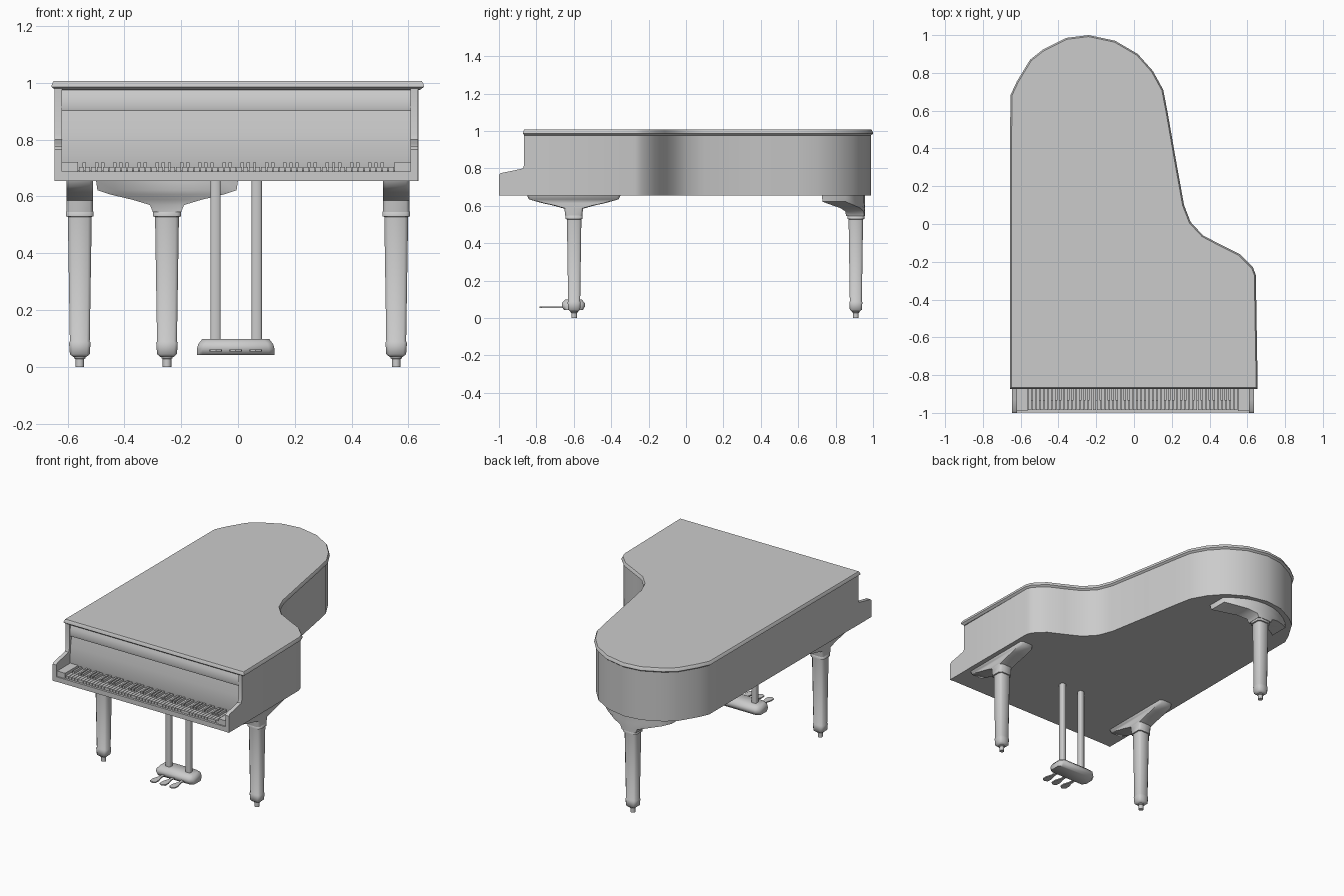
import bpy, bmesh, math
from mathutils import Vector

old = bpy.data.objects.get("Cube")
if old:
    bpy.data.objects.remove(old, do_unlink=True)

grey = bpy.data.materials.new("plain_grey")
grey.use_nodes = True
grey.diffuse_color = (0.6, 0.6, 0.6, 1)
grey.node_tree.nodes["Principled BSDF"].inputs["Base Color"].default_value = (0.6, 0.6, 0.6, 1)


def finish(name, bm, angle=35):
    bmesh.ops.recalc_face_normals(bm, faces=bm.faces[:])
    mesh = bpy.data.meshes.new(name)
    bm.to_mesh(mesh)
    bm.free()
    obj = bpy.data.objects.new(name, mesh)
    mesh.materials.append(grey)
    bpy.context.collection.objects.link(obj)
    bpy.ops.object.select_all(action="DESELECT")
    obj.select_set(True)
    bpy.context.view_layer.objects.active = obj
    bpy.ops.object.shade_smooth_by_angle(angle=math.radians(angle))


def add_loft(bm, rings):
    """Skin a stack of equal rings and cap both ends."""
    loops = [[bm.verts.new(p) for p in ring] for ring in rings]
    n = len(loops[0])
    for a, b in zip(loops, loops[1:]):
        for i in range(n):
            j = (i + 1) % n
            bm.faces.new((a[i], a[j], b[j], b[i]))
    bm.faces.new(loops[0][::-1])
    bm.faces.new(loops[-1])


def loft(name, rings, angle=35):
    bm = bmesh.new()
    add_loft(bm, rings)
    finish(name, bm, angle)


def level(points, z):
    return [Vector((x, y, z)) for x, y in points]


def across(profile, x0, x1):
    """Rings for a (y, z) profile swept along x."""
    return [[Vector((x, y, z)) for y, z in profile] for x in (x0, x1)]


def rect(cx, cy, hx, hy, c=0.0):
    """Rectangle, with chamfered corners when c is above zero."""
    if not c:
        return [(cx - hx, cy - hy), (cx + hx, cy - hy), (cx + hx, cy + hy), (cx - hx, cy + hy)]
    pts = [(hx - c, -hy), (hx, c - hy), (hx, hy - c), (hx - c, hy)]
    pts += [(-x, -y) for x, y in pts]
    return [(cx + x, cy + y) for x, y in pts]


def box(bm, x0, x1, y0, y1, z0, z1):
    base = rect((x0 + x1) / 2, (y0 + y1) / 2, (x1 - x0) / 2, (y1 - y0) / 2)
    add_loft(bm, [level(base, z0), level(base, z1)])


def shrink(points, d):
    """Move a counter-clockwise outline inwards by d."""
    out = []
    for i, p in enumerate(points):
        p = Vector(p)
        a = (p - Vector(points[i - 1])).normalized()
        b = (Vector(points[(i + 1) % len(points)]) - p).normalized()
        na, nb = Vector((-a.y, a.x)), Vector((-b.y, b.x))
        out.append(tuple(p + (na + nb) * d / (1 + na.dot(nb))))
    return out


# Curved outline shared by the lid and the case, from treble side to bass side
curve = [(0.645, -0.27), (0.63, -0.23), (0.56, -0.16), (0.46, -0.11), (0.365, -0.06),
         (0.30, 0.01), (0.265, 0.10), (0.22, 0.35), (0.18, 0.58), (0.155, 0.71),
         (0.10, 0.81), (0.02, 0.90), (-0.10, 0.97), (-0.24, 1.0), (-0.36, 0.985),
         (-0.48, 0.925), (-0.55, 0.87), (-0.62, 0.755), (-0.655, 0.68)]

# Lid with a lipped edge, cut into two leaves at the hinge
lid_outline = [(-0.657, -0.873), (0.655, -0.873)] + curve
for name, keep_back in (("main_lid", True), ("front_lid", False)):
    bm = bmesh.new()
    add_loft(bm, [level(shrink(lid_outline, d), z) for d, z in
                  ((0.014, 0.975), (0, 0.986), (0.002, 0.996), (0.008, 1.007))])
    cut = bmesh.ops.bisect_plane(bm, geom=bm.verts[:] + bm.edges[:] + bm.faces[:],
                                 plane_co=(0, -0.465, 0), plane_no=(0, 1, 0),
                                 clear_inner=keep_back, clear_outer=not keep_back)
    rim = [e for e in cut["geom_cut"] if isinstance(e, bmesh.types.BMEdge)]
    bmesh.ops.contextual_create(bm, geom=rim)
    finish(name, bm)

# Case with a flat underside
case_outline = shrink([(-0.657, -0.842), (0.647, -0.842)] + curve, 0.012)
loft("case", [level(case_outline, z) for z in (0.655, 0.98)])

# Side cheeks with arms beside the keys
cheek = [(-1.0, 0.655), (-0.8, 0.655), (-0.8, 0.98), (-0.865, 0.98), (-0.865, 0.82),
         (-0.872, 0.8), (-0.93, 0.787), (-0.99, 0.775), (-1.0, 0.765)]
for side, outer, s in (("left", 0.634, 1), ("right", -0.646, -1)):
    loft(side + "_cheek", across(cheek, outer - s * 0.026, outer))
    bm = bmesh.new()
    box(bm, *sorted((outer - s * 0.083, outer - s * 0.025)), -0.99, -0.83, 0.68, 0.722)
    finish(side + "_key_block", bm)

# Keybed, fallboard and the panel above it
bm = bmesh.new()
box(bm, -0.64, 0.628, -0.998, -0.83, 0.655, 0.687)
finish("keybed", bm)
loft("fallboard", across([(-0.82, 0.69), (-0.848, 0.69), (-0.858, 0.74), (-0.852, 0.83),
                          (-0.84, 0.9), (-0.82, 0.9)], -0.624, 0.61))
loft("upper_panel", across([(-0.82, 0.9), (-0.856, 0.9), (-0.86, 0.915), (-0.855, 0.95),
                            (-0.842, 0.98), (-0.82, 0.98)], -0.624, 0.61))

# Keys: an octave pattern repeated along the keyboard
count, start, end = 52, -0.562, 0.55
step = (end - start) / count
naturals, sharps = bmesh.new(), bmesh.new()
for i in range(count):
    x = start + i * step
    box(naturals, x + 0.0015, x + step - 0.0015, -0.984, -0.84, 0.685, 0.704)
    if i % 7 in (0, 2, 3, 5, 6) and i < count - 1:
        box(sharps, x + step - 0.006, x + step + 0.006, -0.935, -0.84, 0.69, 0.72)
finish("natural_keys", naturals)
finish("sharp_keys", sharps)


# Legs: tapered chamfered shaft, cup and two-step caster
def leg(name, x, y):
    shape = [(0.034, 0.022), (0.045, 0.035), (0.085, 0.038), (0.09, 0.035), (0.528, 0.042),
             (0.53, 0.049), (0.545, 0.049), (0.55, 0.045), (0.6, 0.045)]
    loft(name, [level(rect(x, y, h, h * 0.92, h * 0.3), z) for z, h in shape], 60)
    ring = [(math.cos(a * math.tau / 12), math.sin(a * math.tau / 12)) for a in range(12)]
    loft(name + "_caster", [level([(x + r * u, y + r * v) for u, v in ring], z)
                            for z, r in ((0, 0.015), (0.028, 0.015), (0.03, 0.02), (0.04, 0.02))])


for side, x in (("left", 0.557), ("right", -0.557)):
    leg(side + "_front_leg", x, -0.598)
    steps = [(0.545, 0.045), (0.585, 0.05), (0.602, 0.11), (0.615, 0.17), (0.635, 0.24), (0.657, 0.25)]
    loft(side + "_front_bracket", [level(rect(x, -0.6, 0.047, h, 0.012), z) for z, h in steps], 60)

# Tail leg with a crescent bracket following the case
leg("tail_leg", -0.25, 0.908)


def crescent(half):
    ts = [i / 4 for i in range(-4, 5)]
    outer = [(-0.25 + half * t, 0.957 - 1.7 * (half * t) ** 2) for t in ts]
    depth = 0.09 + 0.14 * half
    return outer + [(x, y - depth) for x, y in reversed(outer)]


loft("tail_bracket", [level(crescent(h), z) for z, h in
                      ((0.545, 0.05), (0.57, 0.06), (0.588, 0.12), (0.607, 0.2),
                       (0.622, 0.245), (0.657, 0.25))], 60)

# Pedal box, its two posts and three pedals
px, py = -0.008, -0.602
loft("pedal_box", [level(rect(px, py, hx, hy, 0.02), z) for z, hx, hy in
                   ((0.042, 0.137, 0.05), (0.062, 0.137, 0.062), (0.08, 0.132, 0.062),
                    (0.098, 0.118, 0.045))], 60)
for name, x in (("left", 0.066), ("right", -0.079)):
    loft(name + "_pedal_post", [level(rect(x, py, 0.018, 0.018, 0.006), z) for z in (0.09, 0.657)], 60)
for name, x in (("left", 0.062), ("middle", -0.008), ("right", -0.078)):
    paddle = [(-0.008, -0.65), (-0.01, -0.7), (-0.022, -0.74), (-0.02, -0.772), (0, -0.783)]
    paddle += [(-dx, y) for dx, y in paddle[-2::-1]]
    loft(name + "_pedal", [level([(x + dx, y) for dx, y in paddle], z) for z in (0.054, 0.061)])
